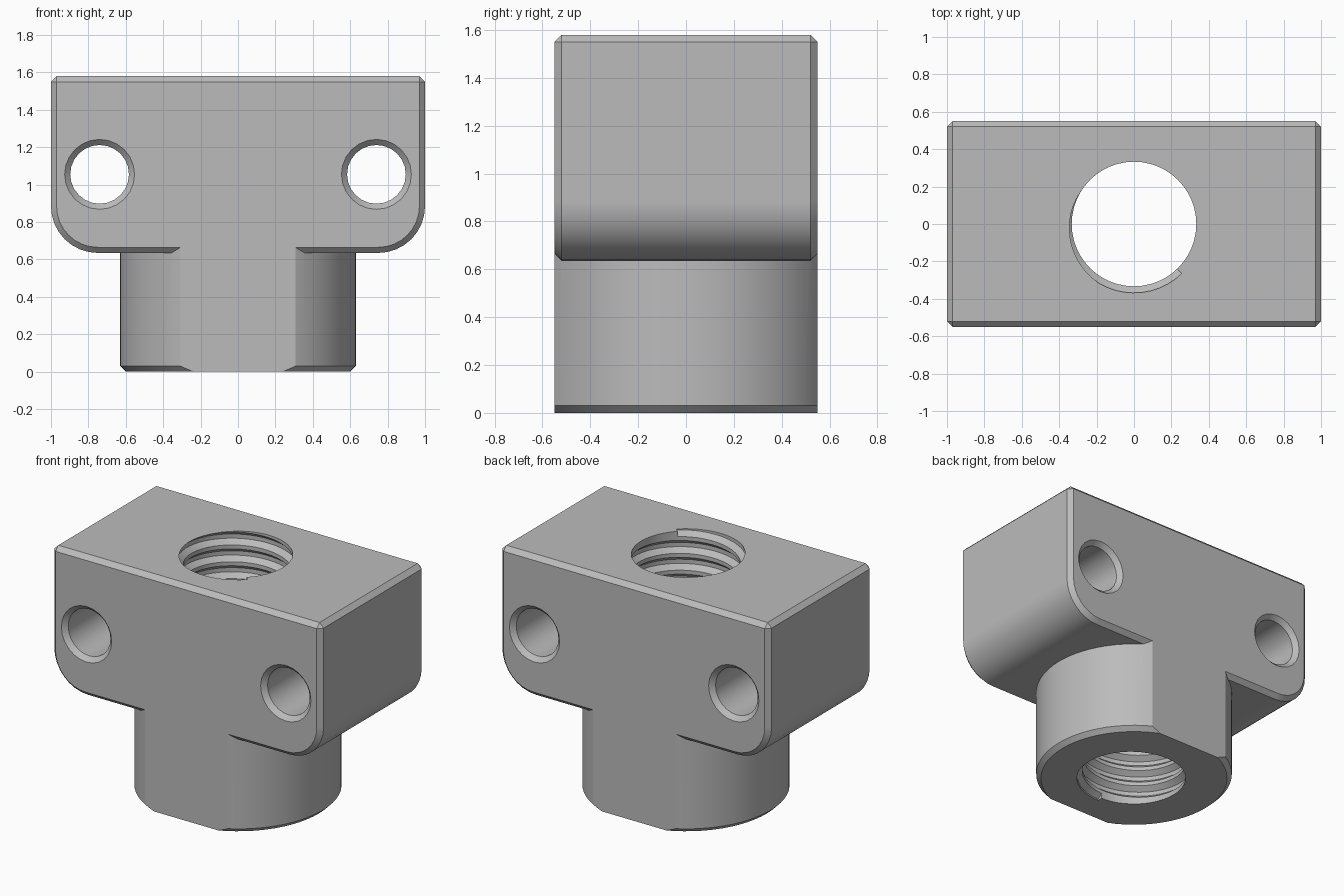
import bpy
import bmesh
from math import sin, cos, pi, radians, hypot

cube = bpy.data.objects.get("Cube")
if cube:
    bpy.data.objects.remove(cube, do_unlink=True)

HALF_DEPTH, HEIGHT, BASE_Z, CHAMFER = 0.55, 1.58, 0.635, 0.03
BORE_R, THREAD_R, PITCH, TURNS = 0.333, 0.368, 0.113, 14.12

grey = bpy.data.materials.new("plain grey")
grey.use_nodes = True
grey.diffuse_color = (0.5, 0.5, 0.5, 1)
grey.node_tree.nodes["Principled BSDF"].inputs["Base Color"].default_value = (0.5, 0.5, 0.5, 1)


def make_object(name, bm):
    bmesh.ops.recalc_face_normals(bm, faces=bm.faces)
    mesh = bpy.data.meshes.new(name)
    bm.to_mesh(mesh)
    bm.free()
    mesh.materials.append(grey)
    obj = bpy.data.objects.new(name, mesh)
    bpy.context.collection.objects.link(obj)
    return obj


def loft(rings):
    """Skin a list of equal point rings and cap both ends."""
    bm = bmesh.new()
    loops = [[bm.verts.new(p) for p in ring] for ring in rings]
    n = len(loops[0])
    for a, b in zip(loops, loops[1:]):
        for i in range(n):
            j = (i + 1) % n
            bm.faces.new((a[i], a[j], b[j], b[i]))
    bm.faces.new(loops[0])
    bm.faces.new(loops[-1])
    return bm


def lathe(profile, sides):
    """Turn (radius, height) pairs around z."""
    return loft([[(r * cos(2 * pi * i / sides), r * sin(2 * pi * i / sides), z)
                  for i in range(sides)] for r, z in profile])


def block_outline(y, inset):
    """Plate outline: chamfered top corners, rounded bottom corners."""
    w, radius = 1 - inset, 0.25 - inset
    low, top = BASE_Z + inset, HEIGHT - inset
    cut = CHAMFER - inset
    right = [(w - cut, top), (w, top - cut)]
    for i in range(9):
        a = i * pi / 16
        right.append((w - radius + radius * cos(a), low + radius - radius * sin(a)))
    left = [(-x, z) for x, z in reversed(right)]
    return [(x, y, z) for x, z in right + left]


def combine(target, tool, operation):
    mod = target.modifiers.new("combine", "BOOLEAN")
    mod.operation, mod.solver, mod.object = operation, "EXACT", tool
    bpy.context.view_layer.objects.active = target
    bpy.ops.object.modifier_apply(modifier=mod.name)
    bpy.data.objects.remove(tool, do_unlink=True)


# Chamfered upper block
inner = HALF_DEPTH - CHAMFER
bm = loft([block_outline(-HALF_DEPTH, CHAMFER), block_outline(-inner, 0),
           block_outline(inner, 0), block_outline(HALF_DEPTH, CHAMFER)])
bmesh.ops.remove_doubles(bm, verts=bm.verts, dist=1e-5)
body = make_object("threaded_mount_block", bm)

# Round collar with flats flush with the block
bm = lathe([(0.6, 0), (0.63, CHAMFER), (0.63, 1)], 64)
for side in (-1, 1):
    bmesh.ops.bisect_plane(bm, geom=bm.verts[:] + bm.edges[:] + bm.faces[:],
                           plane_co=(0, side * HALF_DEPTH, 0), plane_no=(0, side, 0),
                           clear_outer=True)
    bmesh.ops.holes_fill(bm, edges=[e for e in bm.edges if e.is_boundary], sides=0)
    for v in bm.verts:
        if abs(v.co.y - side * HALF_DEPTH) < 1e-4:
            v.co.y = side * HALF_DEPTH
combine(body, make_object("collar", bm), "UNION")

# Countersunk bolt holes
for side in (-1, 1):
    bm = lathe([(0.237, -0.6), (0.157, -inner), (0.157, inner), (0.237, 0.6)], 24)
    hole = make_object("bolt_hole_cutter", bm)
    hole.rotation_euler.x = radians(90)
    hole.location = (side * 0.74, 0, 1.055)
    bpy.context.view_layer.update()
    combine(body, hole, "DIFFERENCE")

# Centre bore
combine(body, make_object("bore_cutter", lathe([(BORE_R, -0.2), (BORE_R, 1.8)], 48)), "DIFFERENCE")

# Helical thread groove, ending in a step at the top
groove = [(0.328, -0.42), (THREAD_R, -0.125), (THREAD_R, 0.125), (0.328, 0.42)]
steps = round(TURNS * 48)
rings = []
for i in range(steps + 1):
    turn = (i - steps) / 48
    angle = radians(314) + 2 * pi * turn
    z = HEIGHT + 0.009 + PITCH * turn
    rings.append([(r * cos(angle), r * sin(angle), z + h * PITCH) for r, h in groove])
combine(body, make_object("thread_cutter", loft(rings)), "DIFFERENCE")

# Smooth curved walls, crisp edges
bpy.ops.object.select_all(action="DESELECT")
body.select_set(True)
bpy.context.view_layer.objects.active = body
bpy.ops.object.shade_smooth_by_angle(angle=radians(30))
weighted = body.modifiers.new("weighted normals", "WEIGHTED_NORMAL")
weighted.keep_sharp = True
